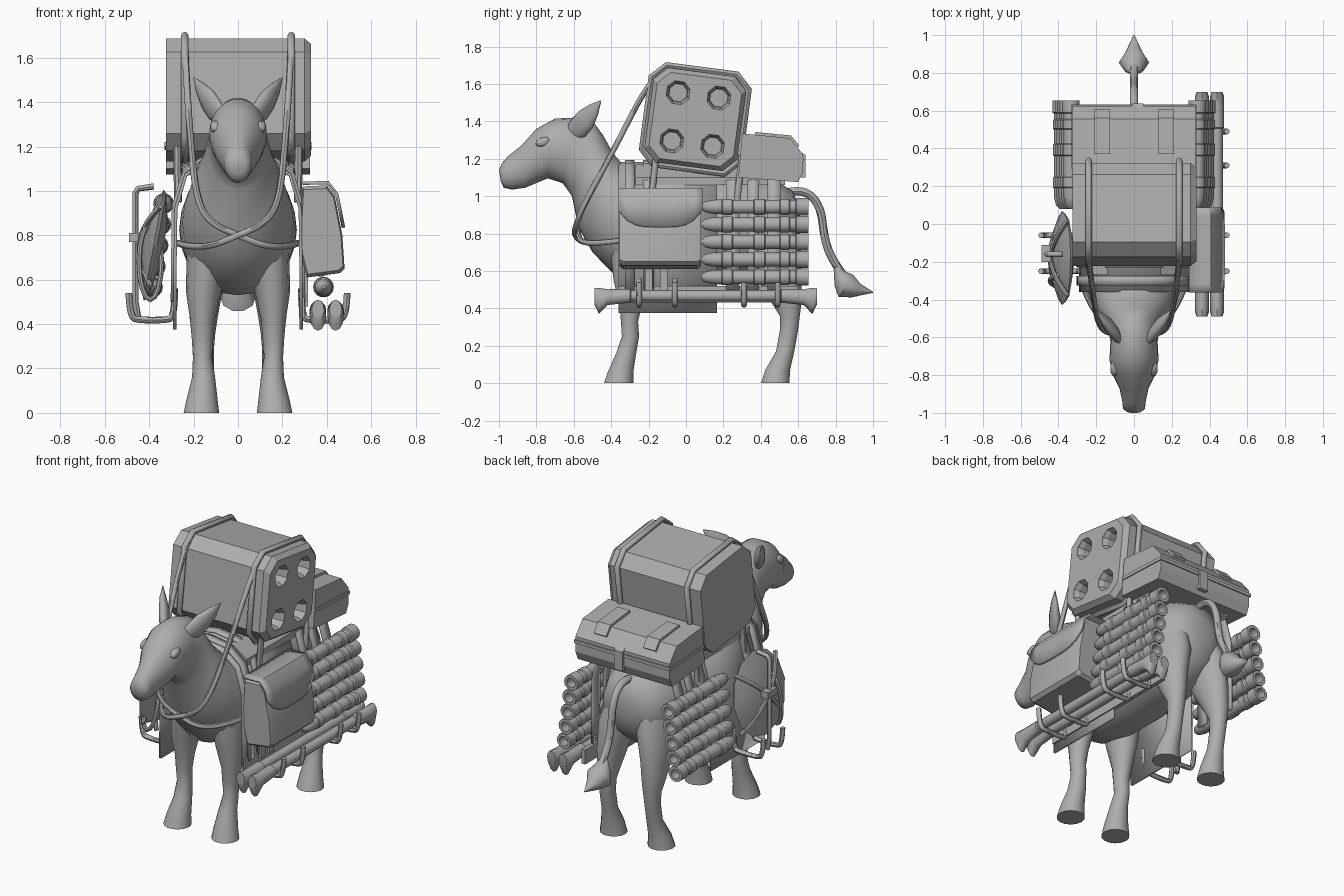
import bpy, bmesh, math
from mathutils import Vector as V

if "Cube" in bpy.data.objects:
    bpy.data.objects.remove(bpy.data.objects["Cube"])

GREY = bpy.data.materials.new("plain grey")
GREY.diffuse_color = (0.42, 0.42, 0.42, 1)
GREY.use_nodes = True
GREY.node_tree.nodes["Principled BSDF"].inputs["Base Color"].default_value = GREY.diffuse_color


def finish(ob, angle=35):
    ob.data.materials.clear()
    ob.data.materials.append(GREY)
    bpy.ops.object.select_all(action='DESELECT')
    ob.select_set(True)
    bpy.context.view_layer.objects.active = ob
    if angle:
        bpy.ops.object.shade_smooth_by_angle(angle=math.radians(angle))
    return ob


def skin(name, sections, angle=35, closed=True, thick=0):
    """Join equal-length point loops into one surface, capped when closed."""
    n = len(sections[0])
    verts = [tuple(p) for s in sections for p in s]
    faces = []
    for i in range(len(sections) - 1):
        for j in range(n if closed else n - 1):
            k = (j + 1) % n
            faces.append((i * n + j, i * n + k, (i + 1) * n + k, (i + 1) * n + j))
    if closed:
        faces += [tuple(range(n)), tuple(range(len(verts) - n, len(verts)))]
    me = bpy.data.meshes.new(name)
    me.from_pydata(verts, [], faces)
    bm = bmesh.new()
    bm.from_mesh(me)
    bmesh.ops.recalc_face_normals(bm, faces=bm.faces)
    bm.to_mesh(me)
    bm.free()
    ob = bpy.data.objects.new(name, me)
    bpy.context.collection.objects.link(ob)
    if thick:
        mod = ob.modifiers.new("thickness", 'SOLIDIFY')
        mod.thickness, mod.offset = thick, 0
    return finish(ob, angle)


def ring(c, a, b, n=20):
    c, a, b = V(c), V(a), V(b)
    return [c + a * math.cos(t) + b * math.sin(t)
            for t in (2 * math.pi * i / n for i in range(n))]


def pipe(name, pts, r, kind='NURBS', cyclic=False):
    cu = bpy.data.curves.new(name, 'CURVE')
    cu.dimensions, cu.bevel_depth, cu.bevel_resolution = '3D', r, 2
    cu.use_fill_caps = True
    sp = cu.splines.new(kind)
    sp.points.add(len(pts) - 1)
    for p, co in zip(sp.points, pts):
        p.co = (*co, 1)
    sp.use_cyclic_u = cyclic
    if kind == 'NURBS':
        sp.order_u, sp.use_endpoint_u, sp.resolution_u = 3, True, 5
    ob = bpy.data.objects.new(name, cu)
    bpy.context.collection.objects.link(ob)
    finish(ob, 0)
    bpy.ops.object.convert(target='MESH')
    return finish(bpy.context.object, 45)


# animal body, neck and head: (top y, z), (bottom y, z), half width
body = [((.61, .93), (.61, .80), .07), ((.57, 1.03), (.58, .68), .17), ((.46, 1.09), (.46, .58), .235),
        ((.25, 1.12), (.25, .55), .26), ((0, 1.12), (0, .53), .265), ((-.2, 1.14), (-.2, .53), .262),
        ((-.33, 1.16), (-.36, .555), .25), ((-.39, 1.23), (-.5, .7), .215), ((-.44, 1.32), (-.575, .83), .165),
        ((-.49, 1.39), (-.61, 1.0), .135), ((-.59, 1.42), (-.66, 1.07), .125), ((-.70, 1.415), (-.74, 1.095), .13),
        ((-.80, 1.36), (-.8, 1.07), .112), ((-.88, 1.27), (-.86, 1.045), .077), ((-.95, 1.215), (-.93, 1.035), .062),
        ((-.985, 1.175), (-.975, 1.045), .058), ((-1.0, 1.14), (-.99, 1.08), .035)]
skin("animal_body", [ring((0, (t[0] + b[0]) / 2, (t[1] + b[1]) / 2), (w, 0, 0),
                          (0, (t[0] - b[0]) / 2, (t[1] - b[1]) / 2), 24) for t, b, w in body], 60)

# legs: z, x, y, half width, half depth
front = [(0, .165, -.36, .08, .08), (.06, .162, -.35, .07, .07), (.16, .155, -.32, .052, .055), (.25, .16, -.297, .043, .047),
         (.33, .16, -.302, .048, .047), (.42, .16, -.295, .056, .062), (.55, .155, -.29, .08, .1), (.74, .13, -.27, .1, .14)]
rear = [(0, .165, .477, .08, .078), (.07, .162, .49, .066, .068), (.17, .155, .53, .046, .05), (.28, .155, .55, .046, .05),
        (.36, .155, .555, .053, .055), (.42, .155, .54, .062, .078), (.55, .15, .5, .08, .12), (.72, .13, .46, .1, .16),
        (.88, .11, .44, .08, .13)]
for s, side in ((1, "right"), (-1, "left")):
    for nm, leg in (("front_leg_", front), ("rear_leg_", rear)):
        skin(nm + side, [ring((s * x, y, z), (rx, 0, 0), (0, ry, 0), 14) for z, x, y, rx, ry in leg], 60)
    # ears, flattened and tapering
    along, wide = V((s * .12, .14, .15)).normalized(), V((s * .02, .05, -.062)).normalized()
    thin = along.cross(wide).normalized()
    skin("ear_" + side, [ring((s * x, y, z), wide * r, thin * r * .5, 12) for x, y, z, r in
                         ((.075, -.61, 1.335, .045), (.105, -.575, 1.365, .06), (.135, -.535, 1.41, .06),
                          (.17, -.495, 1.46, .038), (.2, -.455, 1.51, .003))], 60)
    # eyes
    skin("eye_" + side, [ring((s * x, -.765, 1.29), (0, r, r * .35), (0, -r * .2, r * .6), 10)
                         for x, r in ((.09, .04), (.116, .037), (.124, .018))], 60)

# tail and its tuft
pipe("tail", [(0, .54, 1.02), (0, .63, 1.04), (0, .72, .95), (0, .74, .77), (0, .78, .66), (0, .84, .58)], .022)
d, up = V((0, .17, -.11)).normalized(), V((0, .11, .17)).normalized()
skin("tail_tuft", [ring((0, y, z), (w, 0, 0), up * h, 10) for y, z, w, h in
                   ((.80, .62, .02, .02), (.82, .56, .055, .05), (.855, .52, .08, .075),
                    (.91, .495, .045, .045), (1.0, .485, .003, .003))], 60)

# blanket with hanging side panels, and broad bands over it
half = [(.285, .375), (.283, .7), (.28, .92), (.235, 1.07), (.13, 1.155), (0, 1.175)]
arch = half + [(-x, z) for x, z in half[-2::-1]]


def band(name, y0, y1, grow, low=0, thick=.014):
    pts = [(x * (1 + grow), max(z, low) + (grow * .3 if z > .9 else 0)) for x, z in arch]
    skin(name, [[(x, y, z) for x, z in pts] for y in (y0, y1)], 40, False, thick)


band("saddle_blanket", -.36, .165, 0)
for i, (y, w) in enumerate(((-.30, .025), (-.2, .03), (.25, .035), (.36, .03), (.47, .035))):
    band("pack_strap_%d" % i, y - w, y + w, .04, .5)
# lengthwise rails on top of the pack saddle
for s in (1, -1):
    skin("pack_rail", [[(s * x, y, z) for x, z in ((.14, 1.1), (.25, 1.06), (.25, 1.1), (.14, 1.17))]
                       for y in (-.27, .53)], 0)
    for y in (-.19, .27):
        pipe("tie_strap", [(s * .27, y, .95), (s * .275, y + .03, 1.22)], .018, 'POLY')

# large crate, tilted back, with four round recesses in one end
ang = math.radians(7.5)


def tilt(x, u, v):
    return (x, .05 + u * math.cos(ang) + v * math.sin(ang), 1.41 - u * math.sin(ang) + v * math.cos(ang))


octo = [(.25, .185), (.18, .255), (-.18, .255), (-.25, .185), (-.25, -.185), (-.18, -.255), (.18, -.255), (.25, -.185)]
crate = skin("large_crate", [[tilt(x, u * k, v * k) for u, v in octo] for x, k in ((-.325, 1), (.3, 1), (.33, .91))], 0)
for u in (-.11, .11):
    for v in (-.13, .13):
        prof = [(.4, .066), (.325, .066), (.30, .054), (.25, .05)]
        cut = skin("recess_cutter", [[tilt(x, u + r * math.cos(t), v + r * math.sin(t)) for t in
                                      (math.pi / 8 + i * math.pi / 4 for i in range(8))] for x, r in prof], 0)
        mod = crate.modifiers.new("recess", 'BOOLEAN')
        mod.object, mod.operation, mod.solver = cut, 'DIFFERENCE', 'EXACT'
        finish(crate, 0)
        bpy.ops.object.modifier_apply(modifier="recess")
        bpy.data.objects.remove(cut)

# ropes round the crate, down the neck and crossing at the chest
for s in (1, -1):
    pipe("crate_rope", [tilt(s * .24, u * 1.05, v * 1.05) for u, v in octo], .017, 'POLY', True)
    pipe("chest_rope", [(s * .24, -.1, 1.69), (s * .24, -.18, 1.65), (s * .215, -.4, 1.22), (s * .185, -.55, .95),
                        (s * .12, -.585, .85), (0, -.59 - s * .012, .8), (-s * .12, -.56, .75),
                        (-s * .23, -.44, .75), (-s * .27, -.33, .765)], .015)

# rear trunk with lid seam, two straps and a latch
prof = [(.30, 1.335), (.555, 1.31), (.625, 1.225), (.625, 1.13), (.60, 1.075), (.28, 1.10)]
skin("rear_trunk", [[(x, y, z) for y, z in prof] for x in (-.325, .325)], 0)
skin("trunk_lid_rim", [[(x, y, z) for y, z in ((.29, 1.2), (.632, 1.185), (.632, 1.205), (.29, 1.22))]
                       for x in (-.331, .331)], 0)
for x in (-.17, .17):
    skin("trunk_strap", [[(x + w, y, z) for y, z in ((.37, 1.335), (.558, 1.317), (.60, 1.265))]
                         for w in (-.043, .043)], 0, False, .016)
skin("trunk_latch", [[(x, y, z) for y, z in ((.61, 1.24), (.638, 1.22), (.638, 1.1), (.61, 1.1))] for x in (-.01, .05)], 0)

# five launch tubes stacked on each side, pointed in front and hollow behind
tube = [(.08, .008), (.1, .028), (.14, .038), (.19, .04), (.195, .044), (.245, .044), (.25, .038), (.36, .038), (.365, .044),
        (.42, .044), (.425, .038), (.50, .038), (.505, .044), (.55, .044), (.555, .038), (.585, .038), (.59, .047),
        (.655, .047), (.655, .029), (.6, .027)]
for s in (1, -1):
    for i in range(5):
        skin("launch_tube", [ring((s * (.335 + .0125 * i), y, .943 - .094 * i), (r, 0, 0), (0, 0, r), 14)
                             for y, r in tube], 35)

# saddlebag with scalloped flap
bag = [(.29, 1.02), (.40, 1.025), (.435, .98), (.47, .80), (.48, .65), (.46, .63), (.31, .61), (.275, .75)]
skin("saddlebag", [[(.375 + (x - .375) * k, y, .82 + (z - .82) * k) for x, z in bag]
                   for y, k in ((-.355, .93), (-.335, 1), (.06, 1), (.08, .93))], 30)
flap = []
for i in range(11):
    t = i / 5 - 1
    low = .835 + .09 * abs(t) ** 4
    flap.append([(x, -.137 + t * .225, z) for x, z in
                 ((.29, 1.035), (.405, 1.037), (.445, .985), (.482 - (low - .8) * .2, low))])
skin("saddlebag_flap", flap, 35, False, .016)
for y in (-.2, -.12):
    skin("bag_strap", [[(x, y + w, z) for x, z in ((.295, .48), (.295, .64), (.315, .64), (.315, .48))] for w in (-.02, .02)], 0)

# carried poles with flared ends
end = [(-.49, .465, .028, .045), (-.465, .44, .037, .07), (-.42, .46, .037, .042), (-.3, .467, .037, .037), (-.295, .467, .03, .03)]
pole = end + [(.21 - y, z, a, b) for y, z, a, b in reversed(end)]
for x in (.35, .43):
    skin("carried_pole", [ring((x + .01, y, z), (a, 0, 0), (0, 0, b), 12) for y, z, a, b in pole], 40)

# carrying hooks
hook = [(.285, .56), (.285, .43), (.33, .418), (.44, .418), (.488, .43), (.492, .54)]
for s, ys in ((1, (-.25, -.06, .31, .49)), (-1, (-.25, -.06))):
    for y in ys:
        pipe("carrying_hook", [(s * x, y, z) for x, z in hook], .015)
skin("hook_rail", [[(x, y, z) for x, z in ((.275, .43), (.30, .43), (.30, .52), (.275, .52))] for y in (-.36, .6)], 0)

# domed dish carried on the left, with braces, bar and hanging rope loop
skin("round_dish", [ring((x, -.18, .755), (0, r, 0), (.045 * r / .25, 0, r), 12) for x, r in
                    ((-.335, .1), (-.365, .235), (-.38, .25), (-.41, .17), (-.43, .05))], 20)
for k in (1, -1):
    pipe("dish_brace", [(-.35, -.18 - k * .2, .93), (-.41, -.18 - k * .12, .87), (-.45, -.18, .76),
                        (-.43, -.18 + k * .12, .64), (-.39, -.18 + k * .2, .57)], .012)
pipe("dish_bar", [(-.38, -.16, 1.02), (-.45, -.16, 1.01), (-.462, -.16, .99), (-.462, -.16, .5), (-.45, -.16, .43)], .014, 'POLY')
skin("dish_clamp", [[(x, y, z) for x, z in ((-.49, .77), (-.44, .77), (-.44, .81), (-.49, .81))] for y in (-.2, -.11)], 0)
pipe("rope_loop", ring((-.395, -.3, .68), (.05, 0, .0), (0, .03, .17), 16), .012, 'POLY', True)
